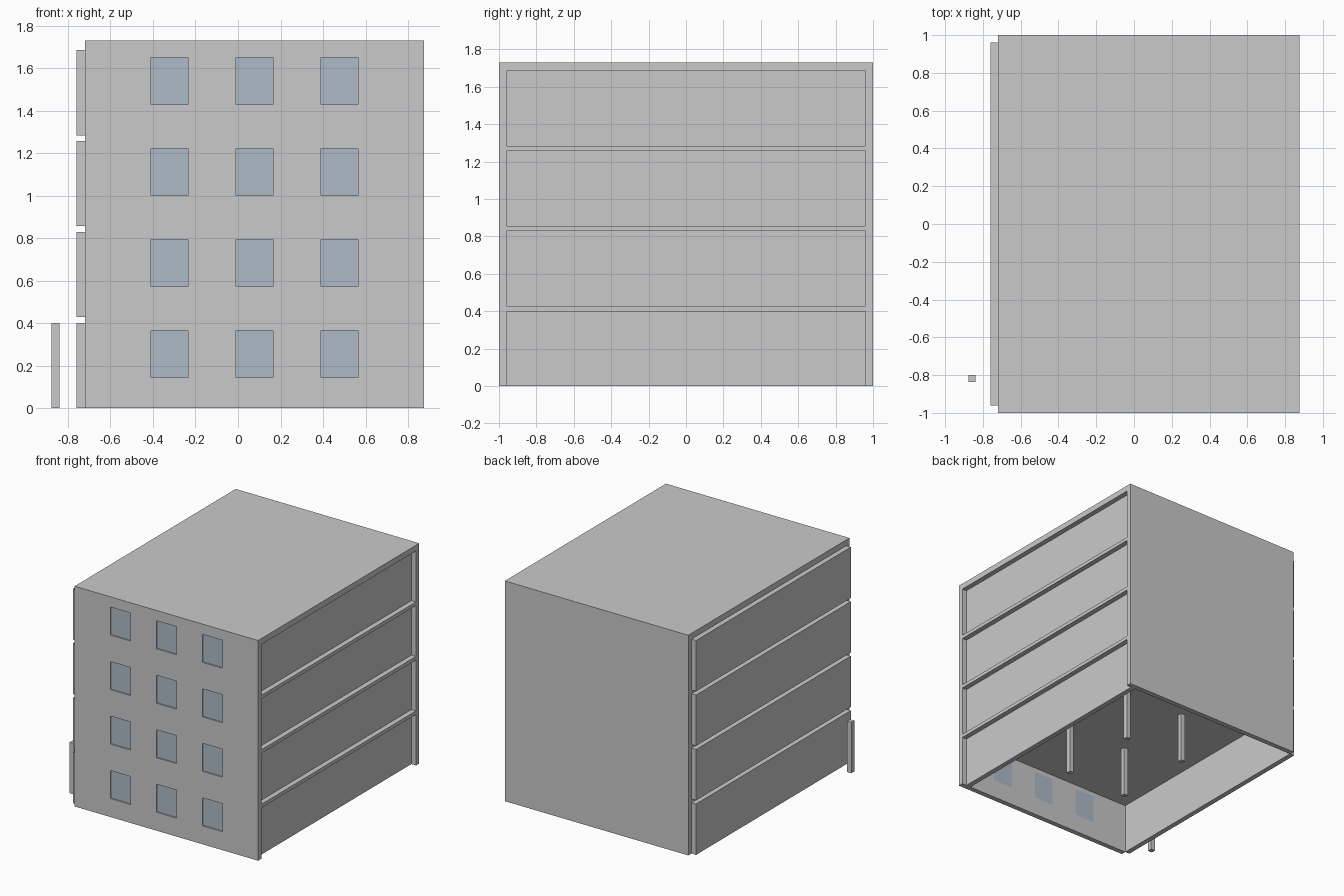
import bpy

cube = bpy.data.objects.get("Cube")
if cube:
    bpy.data.objects.remove(cube, do_unlink=True)


def make_material(name, colour):
    mat = bpy.data.materials.new(name)
    mat.use_nodes = True
    mat.diffuse_color = (*colour, 1)
    mat.node_tree.nodes["Principled BSDF"].inputs["Base Color"].default_value = (*colour, 1)
    return mat


concrete = make_material("concrete grey", (0.59, 0.59, 0.59))
glass = make_material("window blue", (0.43, 0.50, 0.58))


def box(name, x, y, z, mat=concrete):
    """Box spanning the given (low, high) ranges."""
    spans = (x, y, z)
    bpy.ops.mesh.primitive_cube_add(size=1, location=[sum(s) / 2 for s in spans])
    obj = bpy.context.object
    obj.name = name
    obj.scale = [s[1] - s[0] for s in spans]
    bpy.ops.object.transform_apply(location=False, rotation=False, scale=True)
    obj.data.materials.append(mat)
    return obj


LEFT, RIGHT = -0.72, 0.875      # ends of the slabs and long walls
WALL = 0.04                     # wall thickness
STOREY, CLEAR = 0.428, 0.4      # storey pitch and clear height
HEIGHT = 1.73
INNER = 1 - WALL

# Front and back walls, and the roof between them
front_wall = box("front_wall", (LEFT, RIGHT), (-1, -INNER), (0, HEIGHT))
box("back_wall", (LEFT, RIGHT), (INNER, 1), (0, HEIGHT))
box("roof", (LEFT, RIGHT), (-INNER, INNER), (3 * STOREY + CLEAR, HEIGHT))

for level in range(4):
    base = level * STOREY
    top = base + CLEAR

    # Side panels: one outside the slab ends, one set back from them
    box("outer_side_panel", (LEFT - WALL, LEFT), (-INNER, INNER), (base, top))
    box("recessed_side_panel", (RIGHT - 2 * WALL, RIGHT - WALL), (-INNER, INNER), (base, top))

    # Floor slab above this storey
    if level < 3:
        box("floor_slab", (LEFT, RIGHT), (-INNER, INNER), (top, base + STOREY))

    # Inner columns
    for x in (-0.188, 0.343):
        for y in (-0.333, 0.333):
            box("column", (x, x + 0.037), (y, y + 0.037), (base, top))

    # Window openings with set-back panes
    for x in (-0.41, -0.01, 0.39):
        opening = ((x, x + 0.175), (base + 0.145, base + 0.365))
        cutter = box("window_cutter", opening[0], (-1.1, -0.9), opening[1])
        cutter.hide_render = True
        cutter.hide_viewport = True
        cut = front_wall.modifiers.new("window_opening", "BOOLEAN")
        cut.operation = "DIFFERENCE"
        cut.solver = "EXACT"
        cut.object = cutter
        box("window_pane", opening[0], (-0.99, -INNER), opening[1], glass)

# Apply the openings, then drop the cutters
bpy.context.view_layer.update()
depsgraph = bpy.context.evaluated_depsgraph_get()
cut_mesh = bpy.data.meshes.new_from_object(front_wall.evaluated_get(depsgraph))
front_wall.modifiers.clear()
front_wall.data = cut_mesh
for obj in list(bpy.data.objects):
    if obj.name.startswith("window_cutter"):
        bpy.data.objects.remove(obj, do_unlink=True)

# Free-standing column outside the building
box("outside_column", (-0.877, -0.84), (-0.837, -0.8), (0, CLEAR))
